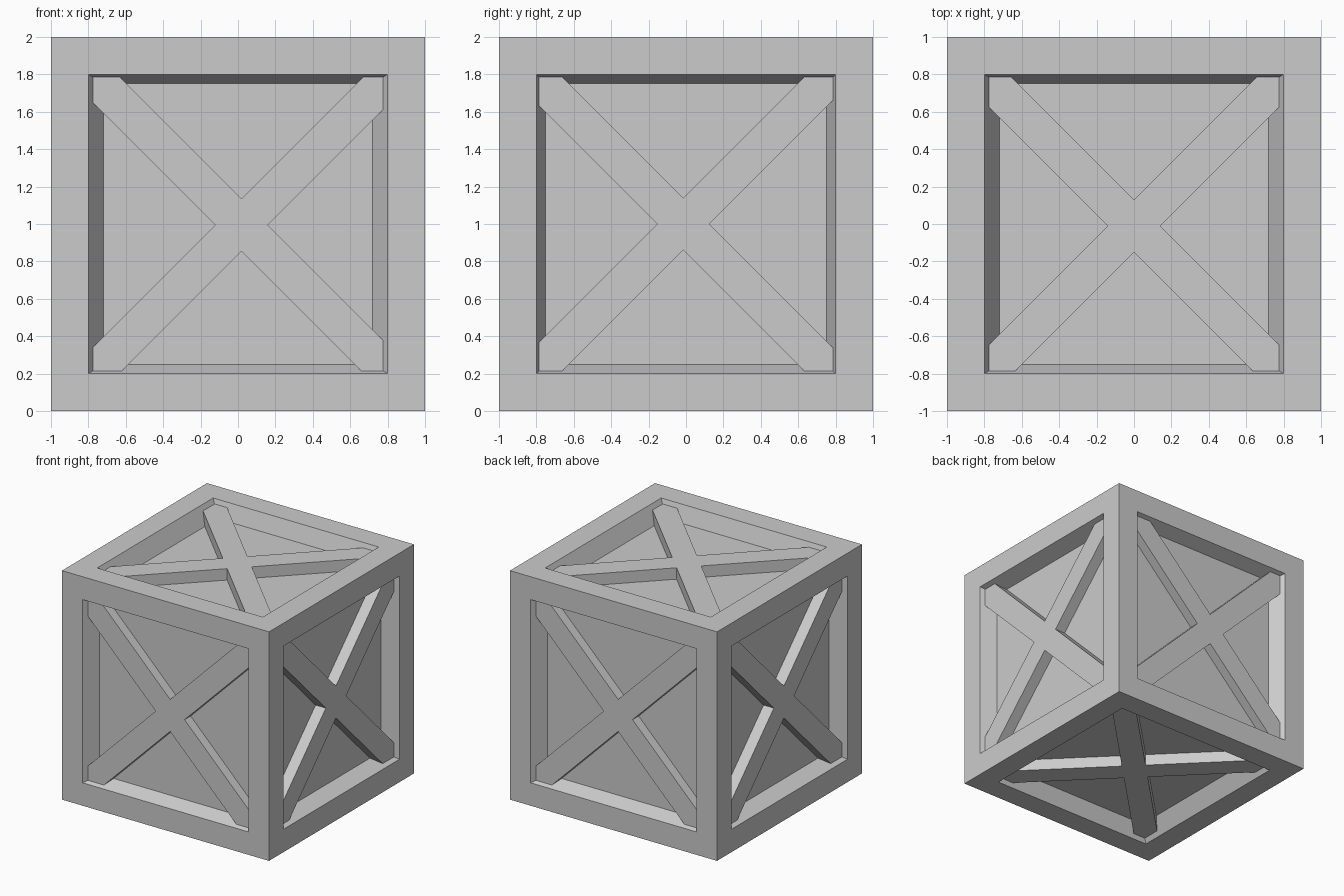
import bpy, bmesh
from mathutils import Vector

if "Cube" in bpy.data.objects:
    bpy.data.objects.remove(bpy.data.objects["Cube"])

INNER = (0.72, 0.75, 0.75)    # half size of the recessed panels
DEPTH = (0.858, 0.88, 0.86)   # distance of each panel from the centre
ENDS = (0.776, 0.786, 0.786)  # half span of the braces
FRONT = (0.957, 0.964, 0.96)  # distance of each brace face from the centre
W = 0.14                      # half brace width, measured along the grid


def add_object(name, bm):
    bmesh.ops.recalc_face_normals(bm, faces=bm.faces)
    mesh = bpy.data.meshes.new(name)
    bm.to_mesh(mesh)
    bm.free()
    ob = bpy.data.objects.new(name, mesh)
    ob.location.z = 1
    bpy.context.collection.objects.link(ob)
    return ob


# Crate body: cube with inset frames and sloping recesses
bm = bmesh.new()
bmesh.ops.create_cube(bm, size=2)
panels = bm.faces[:]
bmesh.ops.inset_individual(bm, faces=panels, thickness=0.2, use_even_offset=True)
for f in bmesh.ops.extrude_discrete_faces(bm, faces=panels)["faces"]:
    f.normal_update()
    axis = max(range(3), key=lambda i: abs(f.normal[i]))
    for v in f.verts:
        for i in range(3):
            size = DEPTH[i] if i == axis else INNER[i]
            v.co[i] = size if v.co[i] > 0 else -size
add_object("crate_body", bm)


# Cross braces: one X-shaped prism per face, s and t shift the two diagonals
def cross_brace(name, u, v, s, t):
    u, v = Vector(u), Vector(v)
    n = u.cross(v)
    pick = lambda d, table: sum(abs(c) * k for c, k in zip(d, table))
    a, b = pick(u, ENDS), pick(v, ENDS)
    s0, s1, t0, t1 = s - W, s + W, t - W, t + W
    inner = lambda p, q: ((p - q) / 2, (p + q) / 2)
    outline = [
        inner(s1, t0), (a, t0 + a), (a, b), (b - t1, b),
        inner(s1, t1), (s1 - b, b), (-a, b), (-a, s0 + a),
        inner(s0, t1), (-a, t1 - a), (-a, -b), (-b - t0, -b),
        inner(s0, t0), (s0 + b, -b), (a, -b), (a, s1 - a)]
    top, base = pick(n, FRONT), pick(n, DEPTH) - 0.01
    bm = bmesh.new()
    face = bm.faces.new([bm.verts.new(u * p + v * q + n * base) for p, q in outline])
    ext = bmesh.ops.extrude_face_region(bm, geom=[face], use_keep_orig=True)
    bmesh.ops.translate(bm, vec=n * (top - base),
                        verts=[g for g in ext["geom"] if isinstance(g, bmesh.types.BMVert)])
    add_object(name, bm)


X, Y, Z = Vector((1, 0, 0)), Vector((0, 1, 0)), Vector((0, 0, 1))
cross_brace("front_brace", X, Z, 0.013, -0.025)
cross_brace("back_brace", -X, Z, 0.013, -0.025)
cross_brace("right_brace", Y, Z, -0.015, 0.015)
cross_brace("left_brace", -Y, Z, -0.015, 0.015)
cross_brace("top_brace", X, Y, -0.01, -0.01)
cross_brace("bottom_brace", X, -Y, -0.01, -0.01)
